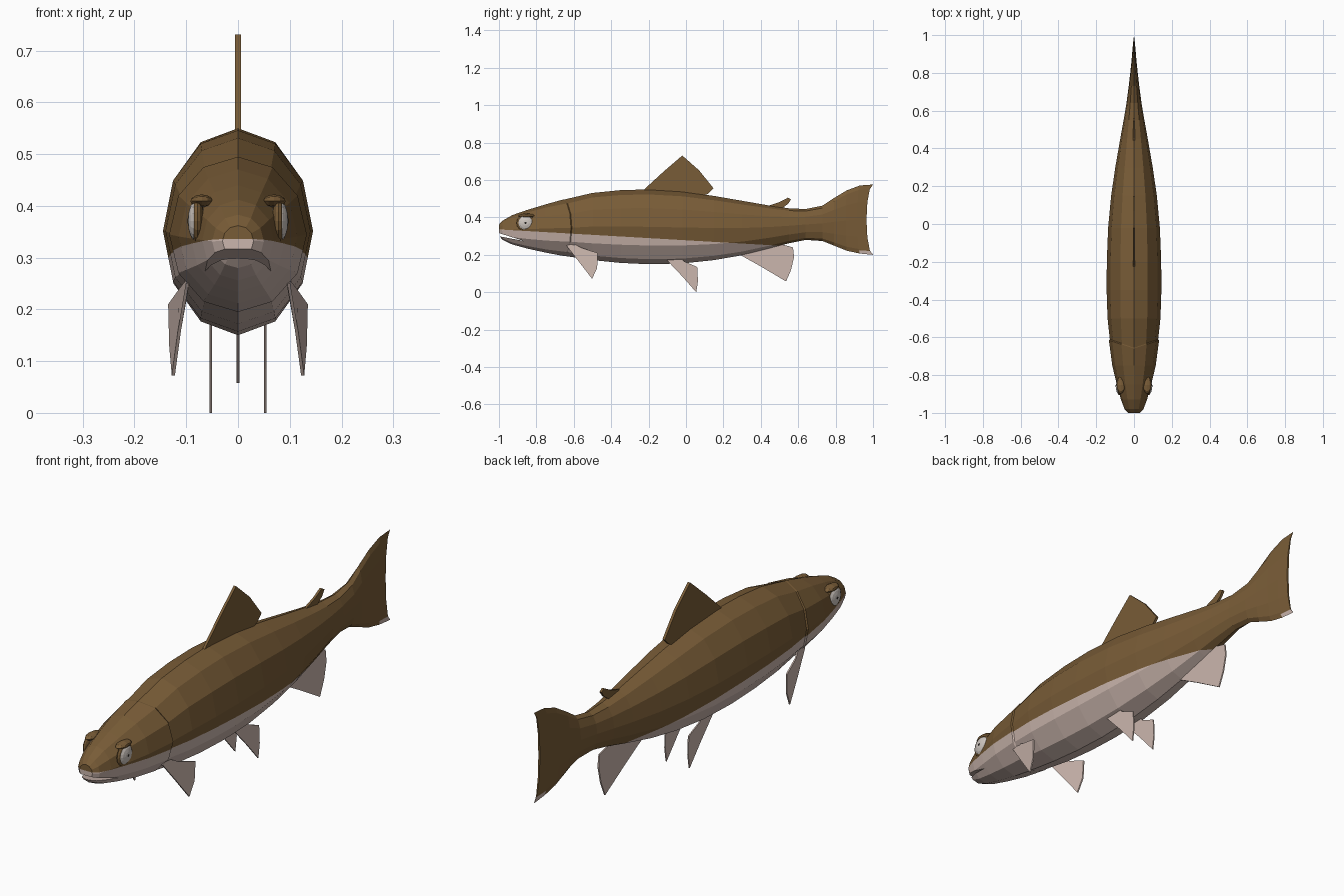
import bpy, bmesh, math
from mathutils import Vector

if "Cube" in bpy.data.objects:
    bpy.data.objects.remove(bpy.data.objects["Cube"])


def material(name, rgb):
    m = bpy.data.materials.new(name)
    m.diffuse_color = (*rgb, 1)
    m.use_nodes = True
    m.node_tree.nodes["Principled BSDF"].inputs["Base Color"].default_value = m.diffuse_color
    return m


BROWN = material("olive brown", (0.19, 0.107, 0.038))
PALE = material("pale belly", (0.60, 0.47, 0.42))
EYE = material("eye grey", (0.62, 0.57, 0.53))
DARK = material("pupil dark", (0.02, 0.017, 0.015))


def make_object(name, bm, mats):
    bmesh.ops.recalc_face_normals(bm, faces=bm.faces[:])
    me = bpy.data.meshes.new(name)
    bm.to_mesh(me)
    bm.free()
    for m in mats:
        me.materials.append(m)
    ob = bpy.data.objects.new(name, me)
    bpy.context.collection.objects.link(ob)
    return ob


def plate(name, pts, thick, mat):
    """Thin slab from (x, y, z) outline points, thickened along x."""
    bm = bmesh.new()
    sides = [[bm.verts.new((x + s * thick / 2, y, z)) for x, y, z in pts] for s in (-1, 1)]
    for ring in sides:
        bm.faces.new(ring)
    n = len(pts)
    for i in range(n):
        j = (i + 1) % n
        bm.faces.new((sides[0][i], sides[0][j], sides[1][j], sides[1][i]))
    return make_object(name, bm, [mat])


def ellipsoid(name, loc, radii, mat, segs=16, rings=8):
    """Sphere with poles on the x axis, squashed to the radii."""
    bm = bmesh.new()
    bmesh.ops.create_uvsphere(bm, u_segments=segs, v_segments=rings, radius=1)
    for v in bm.verts:
        x, y, z = v.co
        v.co = Vector(loc) + Vector((z * radii[0], x * radii[1], y * radii[2]))
    return make_object(name, bm, [mat])


# Body and tail: twelve-sided oval sections (y, top, bottom, half width, centre shift)
STATIONS = [
    (-1.0, .362, .302, .030, 0), (-.98, .383, .280, .050, 0),
    (-.93, .412, .256, .069, 0), (-.85, .440, .234, .091, 0),
    (-.75, .470, .212, .115, 0), (-.66, .495, .195, .133, .045),
    (-.655, .495, .195, .128, .045), (-.50, .531, .172, .140, 0),
    (-.35, .546, .157, .145, 0), (-.20, .550, .150, .144, 0),
    (-.02, .539, .154, .137, 0), (.15, .515, .172, .121, 0),
    (.30, .489, .198, .099, 0), (.45, .463, .235, .073, 0),
    (.55, .449, .262, .055, 0), (.64, .445, .280, .040, 0),
    (.73, .463, .274, .028, 0), (.79, .503, .250, .021, 0),
    (.86, .545, .222, .014, -.005), (.93, .571, .207, .009, -.015),
    (1.0, .576, .200, .004, -.035),
]
bm = bmesh.new()
rings = []
for y, top, bot, hw, shift in STATIONS:
    ring = []
    for k in range(12):
        a = k * math.pi / 6
        ring.append(bm.verts.new((hw * math.sin(a), y + shift * abs(math.sin(a)),
                                  (top + bot) / 2 + (top - bot) / 2 * math.cos(a))))
    rings.append(ring)
for r, s in zip(rings, rings[1:]):
    for k in range(12):
        j = (k + 1) % 12
        bm.faces.new((r[k], r[j], s[j], s[k]))
bm.faces.new(rings[0])
# Close the notched tail edge with strips across the fin
e = rings[-1]
bm.faces.new((e[0], e[1], e[11]))
bm.faces.new((e[6], e[5], e[7]))
for k in range(1, 5):
    bm.faces.new((e[k], e[k + 1], e[11 - k], e[12 - k]))
body = make_object("body", bm, [BROWN, PALE])

# Mouth: sloping wedge cut out of the snout
cut = bmesh.new()
wedge = [(-1.05, .332), (-1.05, .309), (-.865, .274)]
w = [[cut.verts.new((x, y, z)) for y, z in wedge] for x in (-.2, .2)]
cut.faces.new(w[0])
cut.faces.new(w[1])
for i in range(3):
    cut.faces.new((w[0][i], w[0][(i + 1) % 3], w[1][(i + 1) % 3], w[1][i]))
cutter = make_object("mouth_cutter", cut, [BROWN, PALE])
cutter.hide_render = True
mod = body.modifiers.new("mouth", 'BOOLEAN')
mod.operation = 'DIFFERENCE'
mod.solver = 'EXACT'
mod.object = cutter
bpy.context.view_layer.update()
carved = bpy.data.meshes.new_from_object(body.evaluated_get(bpy.context.evaluated_depsgraph_get()))
body.modifiers.clear()
body.data = carved
bpy.data.objects.remove(cutter)

# Flank colour line: brown above a gently falling plane, pale below
co, no = Vector((0, -1, .336)), Vector((0, .058, 1)).normalized()
bm = bmesh.new()
bm.from_mesh(carved)
bmesh.ops.bisect_plane(bm, geom=bm.verts[:] + bm.edges[:] + bm.faces[:], plane_co=co, plane_no=no)
for f in bm.faces:
    c = f.calc_center_median()
    below = (c - co).dot(no) < 0
    f.material_index = 1 if below and not .56 < c.y < .95 else 0
    f.smooth = False
bm.to_mesh(carved)
bm.free()

# Middle fins
plate("dorsal_fin", [(0, y, z) for y, z in [
    (-.24, .535), (-.12, .645), (-.02, .731), (.07, .652), (.147, .556),
    (.12, .528), (.08, .51), (-.1, .51)]], .011, BROWN)
plate("adipose_fin", [(0, y, z) for y, z in [
    (.42, .455), (.50, .482), (.545, .506), (.562, .496), (.545, .472), (.50, .44)]], .010, BROWN)
plate("anal_fin", [(0, y, z) for y, z in [
    (.28, .205), (.40, .138), (.535, .058), (.562, .12), (.578, .19),
    (.572, .24), (.49, .262), (.40, .25)]], .006, PALE)

# Paired fins and eyes
for s, side in ((-1, "left"), (1, "right")):
    plate("pelvic_fin_" + side, [(s * .053, y, z) for y, z in [
        (-.11, .18), (-.02, .085), (.055, 0), (.064, .06), (.06, .135),
        (-.01, .165), (-.03, .19)]], .005, PALE)
    plate("pectoral_fin_" + side, [(s * x, y, z) for x, y, z in [
        (.098, -.64, .25), (.113, -.57, .16), (.125, -.502, .072),
        (.130, -.475, .13), (.132, -.472, .21), (.112, -.56, .238),
        (.095, -.60, .26)]], .006, PALE)
    ellipsoid("eye_rim_" + side, (s * .078, -.858, .371), (.013, .048, .047), BROWN)
    ellipsoid("eye_" + side, (s * .080, -.858, .371), (.017, .041, .040), EYE)
    ellipsoid("pupil_" + side, (s * .094, -.858, .371), (.004, .008, .008), DARK, 10, 6)
    ellipsoid("brow_" + side, (s * .070, -.853, .409), (.022, .045, .013), BROWN, 8, 6)
